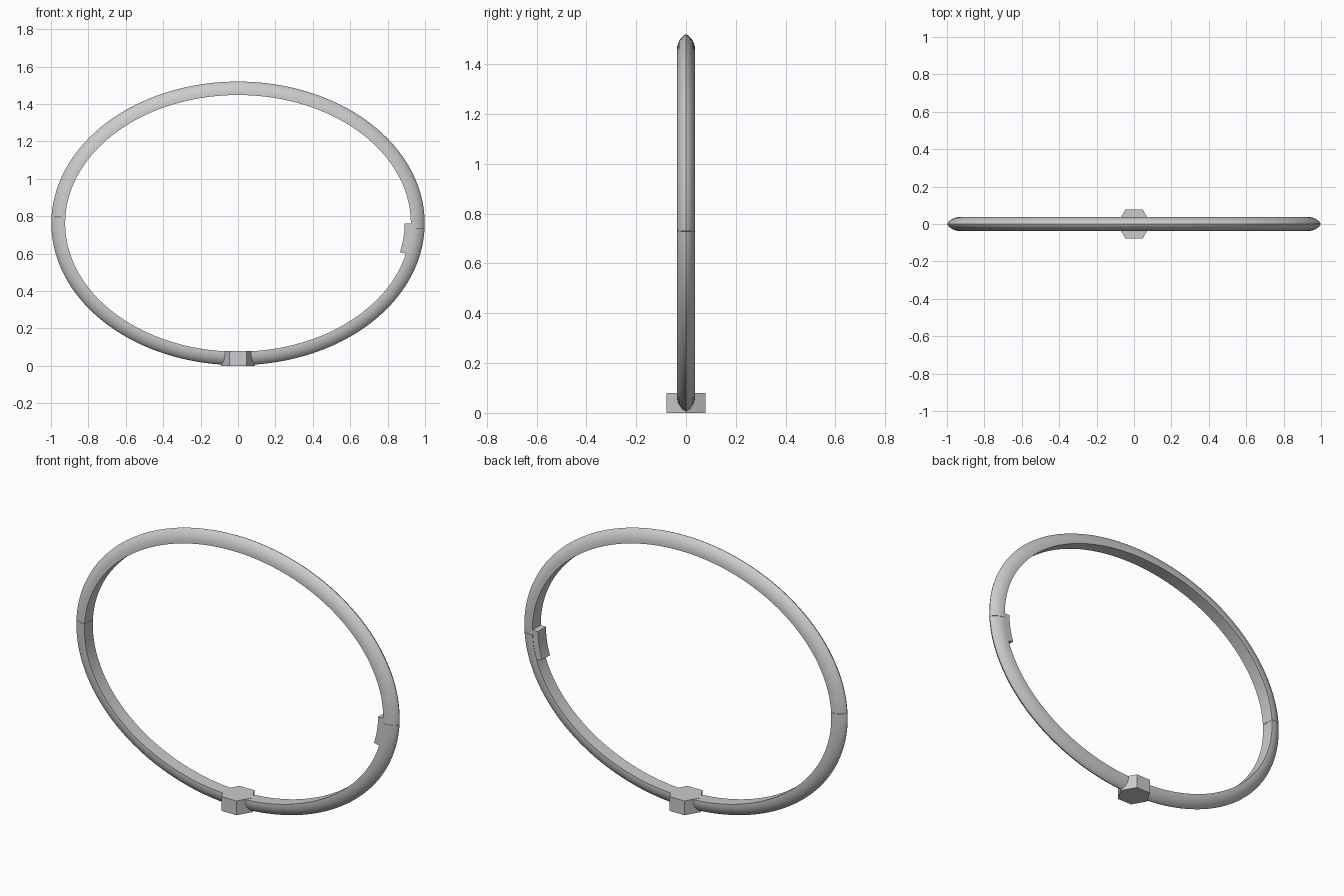
import bpy, bmesh
from math import cos, sin, pi, radians

if "Cube" in bpy.data.objects:
    bpy.data.objects.remove(bpy.data.objects["Cube"])

CZ = 0.762                       # height of the oval's centre
INNER, OUTER = (0.924, 0.686), (0.998, 0.758)
HALF_W = 0.037

# half section of the band: flat inside (0), domed to a soft ridge outside (1)
DOME = [(0, 1), (0.12, 1), (0.3, 0.97), (0.48, 0.88), (0.64, 0.74),
        (0.78, 0.56), (0.89, 0.36), (0.96, 0.18), (1, 0)]
BAND = [(u, w * HALF_W) for u, w in DOME] + [(u, -w * HALF_W) for u, w in DOME[-2::-1]]
CATCH = [(-0.45, -0.035), (-0.45, 0.035), (0.12, 0.035), (0.12, -0.035)]


def finish(name, bm, smooth=True):
    bmesh.ops.recalc_face_normals(bm, faces=bm.faces[:])
    mesh = bpy.data.meshes.new(name)
    bm.to_mesh(mesh)
    bm.free()
    ob = bpy.data.objects.new(name, mesh)
    bpy.context.collection.objects.link(ob)
    if smooth:
        bpy.ops.object.select_all(action='DESELECT')
        ob.select_set(True)
        bpy.context.view_layer.objects.active = ob
        bpy.ops.object.shade_smooth_by_angle(angle=radians(35))
    return ob


def oval_sweep(name, section, start, end, steps):
    """Sweep a section along part of the oval, capped at both ends."""
    bm = bmesh.new()
    rings = []
    for i in range(steps + 1):
        t = start + (end - start) * i / steps
        ring = []
        for u, y in section:
            a = INNER[0] + (OUTER[0] - INNER[0]) * u
            b = INNER[1] + (OUTER[1] - INNER[1]) * u
            ring.append(bm.verts.new((a * cos(t), y, CZ + b * sin(t))))
        rings.append(ring)
    n = len(section)
    for r, s in zip(rings, rings[1:]):
        for k in range(n):
            bm.faces.new((r[k], r[(k + 1) % n], s[(k + 1) % n], s[k]))
    bm.faces.new(rings[0])
    bm.faces.new(rings[-1])
    return finish(name, bm)


# two halves of the band, with a hairline seam at hinge and clasp
RIGHT, LEFT, GAP = -0.043, pi - 0.045, 0.001
oval_sweep("upper_band", BAND, RIGHT + GAP, LEFT - GAP, 96)
oval_sweep("lower_band", BAND, LEFT + GAP, 2 * pi + RIGHT - GAP, 96)

# clasp block standing proud of the inner face on the right
oval_sweep("clasp_catch", CATCH, -0.238, -0.003, 8)

# hexagonal bead at the bottom, corners pointing along x
bm = bmesh.new()
bmesh.ops.create_cone(bm, cap_ends=True, segments=6, radius1=0.091, radius2=0.091, depth=0.08)
xs = max(v.co.x for v in bm.verts)
turn = 0 if xs > 0.09 else pi / 6
for v in bm.verts:
    x, y = v.co.x, v.co.y
    v.co = (x * cos(turn) - y * sin(turn), x * sin(turn) + y * cos(turn), v.co.z + 0.04)
finish("hexagon_bead", bm, smooth=False)
